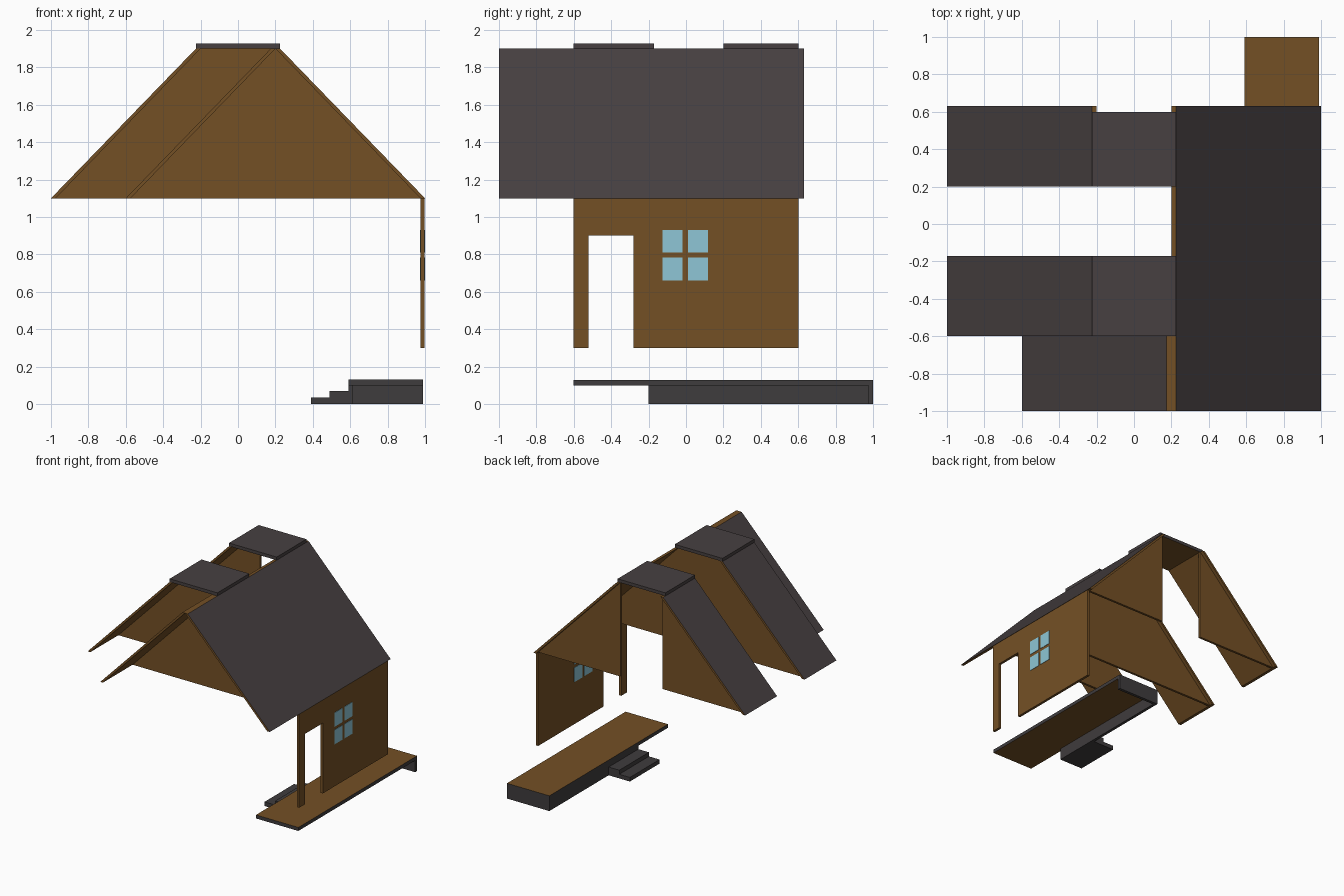
import bpy, bmesh
from mathutils import Vector

if "Cube" in bpy.data.objects:
    bpy.data.objects.remove(bpy.data.objects["Cube"])


def srgb(r, g, b):
    f = lambda c: (c / 255 / 12.92) if c < 11 else ((c / 255 + 0.055) / 1.055) ** 2.4
    return (f(r), f(g), f(b), 1)


def material(name, rgb):
    m = bpy.data.materials.new(name)
    m.diffuse_color = srgb(*rgb)
    m.use_nodes = True
    m.node_tree.nodes["Principled BSDF"].inputs["Base Color"].default_value = m.diffuse_color
    return m


WOOD = material("brown wood", (116, 80, 37))
ROOF = material("roof grey", (71, 64, 65))
STONE = material("porch grey", (63, 60, 61))
GLASS = material("window blue", (142, 198, 214))


def prism(name, pts, axis, lo, hi, mats, rule=None):
    """Extrude a 2D profile along x (profile y,z) or y (profile x,z)."""
    place = (lambda p, d: (d, p[0], p[1])) if axis == "x" else (lambda p, d: (p[0], d, p[1]))
    bm = bmesh.new()
    face = bm.faces.new([bm.verts.new(place(p, lo)) for p in pts])
    ext = bmesh.ops.extrude_face_region(bm, geom=[face])
    verts = [v for v in ext["geom"] if isinstance(v, bmesh.types.BMVert)]
    bmesh.ops.translate(bm, verts=verts, vec=Vector(place((0, 0), hi - lo)))
    bmesh.ops.recalc_face_normals(bm, faces=bm.faces)
    for f in bm.faces:
        f.normal_update()
        f.material_index = rule(f.normal) if rule else 0
    me = bpy.data.meshes.new(name)
    bm.to_mesh(me)
    bm.free()
    for m in mats:
        me.materials.append(m)
    ob = bpy.data.objects.new(name, me)
    bpy.context.collection.objects.link(ob)
    return ob


def box(name, x, y, z, mats, rule=None):
    pts = [(x[0], z[0]), (x[1], z[0]), (x[1], z[1]), (x[0], z[1])]
    return prism(name, pts, "y", y[0], y[1], mats, rule)


EAVE, RIDGE, RUN, T = 1.1, 1.9, 0.775, 0.025


# Roof slopes: grey on the sloping top, wood elsewhere
def slope(name, x, side, y0, y1):
    pts = [(x, EAVE), (x - side * T, EAVE),
           (x - side * (RUN + T), RIDGE), (x - side * RUN, RIDGE)]
    prism(name, pts, "y", y0, y1, [WOOD, ROOF], lambda n: int(0.3 < n.z < 0.9))


slope("right_roof_slope", 1.0, 1, -1.0, 0.63)
slope("front_left_roof_slope", -0.6, -1, -1.0, -0.6)
slope("middle_left_roof_slope", -1.0, -1, -0.6, -0.17)
slope("back_left_roof_slope", -1.0, -1, 0.2, 0.63)

# Flat ridge caps
for name, y in (("middle_ridge_cap", (-0.6, -0.17)), ("back_ridge_cap", (0.2, 0.6))):
    box(name, (-0.225, 0.225), y, (RIDGE, 1.927), [WOOD, ROOF], lambda n: int(n.z > -0.5))

# Gable walls
prism("front_gable", [(-0.575, EAVE), (0.975, EAVE), (0.2, RIDGE)], "y", -0.6, -0.58, [WOOD])
prism("middle_gable", [(-0.975, EAVE), (0.975, EAVE), (0.2, RIDGE), (-0.2, RIDGE)],
      "y", -0.22, -0.2, [WOOD])
for side, name in ((1, "back_gable_right"), (-1, "back_gable_left")):
    prism(name, [(side * 0.2, EAVE), (side * 0.975, EAVE), (side * 0.2, RIDGE)],
          "y", 0.58, 0.6, [WOOD])

# Side wall with a doorway
prism("side_wall", [(-0.6, 0.3), (-0.52, 0.3), (-0.52, 0.9), (-0.28, 0.9), (-0.28, 0.3),
                    (0.6, 0.3), (0.6, EAVE), (-0.6, EAVE)], "x", 0.975, 0.997, [WOOD])

# Four window panes, showing on both faces of the wall
for i, y in enumerate(((-0.125, -0.018), (0.01, 0.117))):
    for j, z in enumerate(((0.66, 0.783), (0.81, 0.93))):
        box(f"window_pane_{i}{j}", (0.972, 1.0), y, z, [GLASS])

# Porch deck: wood top and underside, grey rim
box("porch_deck", (0.59, 0.99), (-0.6, 1.0), (0.1, 0.13), [WOOD, STONE],
    lambda n: int(abs(n.z) < 0.5))

# Porch skirting and steps
box("porch_skirt_side", (0.59, 0.615), (-0.2, 1.0), (0, 0.1), [STONE])
box("porch_skirt_end", (0.615, 0.99), (0.975, 1.0), (0, 0.1), [STONE])
box("lower_step", (0.39, 0.59), (-0.2, 0.2), (0, 0.035), [STONE])
box("upper_step", (0.49, 0.59), (-0.2, 0.2), (0.035, 0.07), [STONE])
